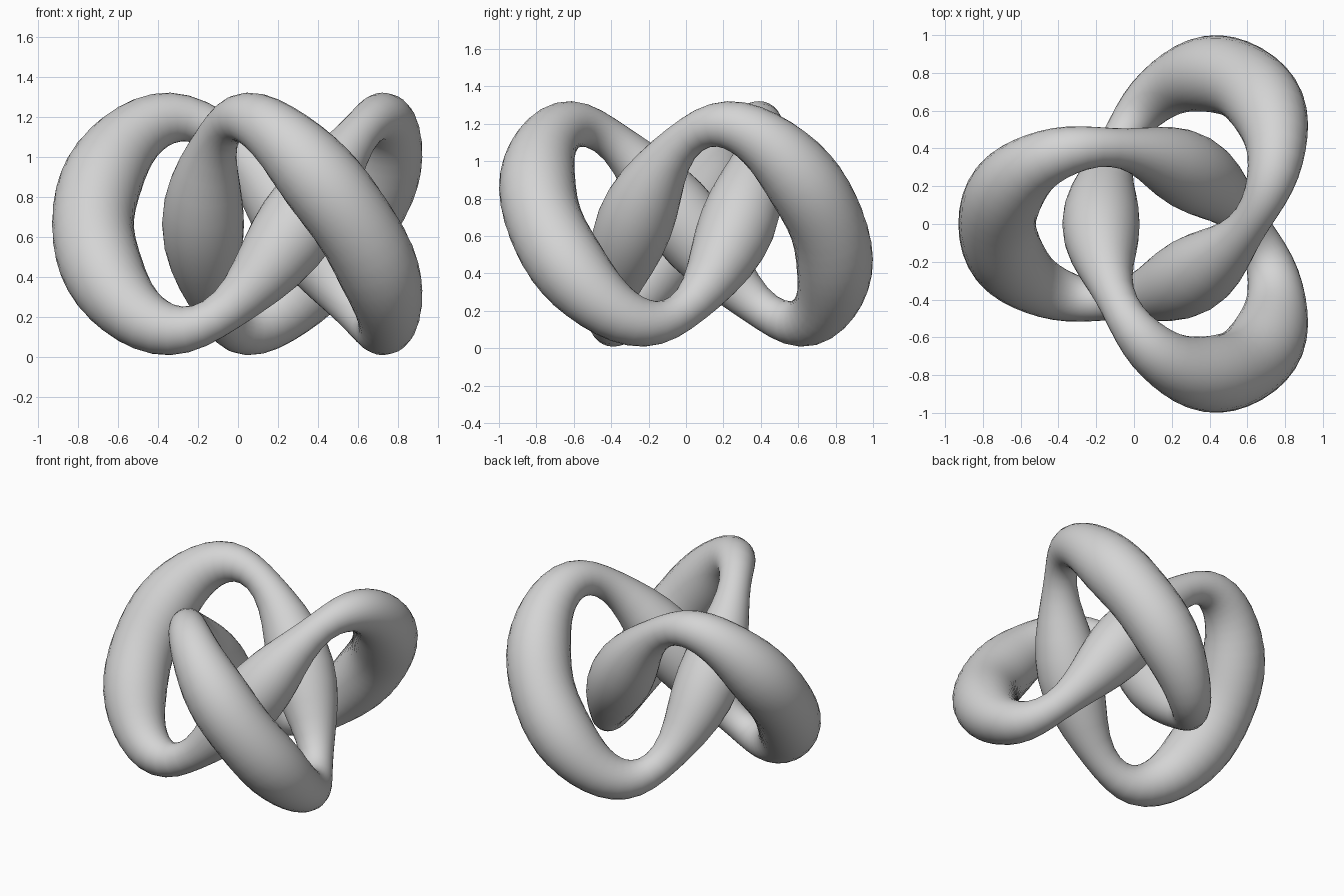
import bpy
import bmesh
from math import sin, cos, pi
from mathutils import Vector

cube = bpy.data.objects.get("Cube")
if cube:
    bpy.data.objects.remove(cube, do_unlink=True)

RINGS, SIDES = 120, 28
BIG, SMALL, RISE = 0.593, 0.275, 0.518   # winding circles and height of the knot
MIDDLE = Vector((0.143, 0, 0.665))       # the knot's axis and mid height


def centre(t):
    """Centre line of a three-lobed knot, steeper on its inner passes."""
    return MIDDLE + Vector((-BIG * cos(2 * t) - SMALL * cos(t),
                            -BIG * sin(2 * t) + SMALL * sin(t),
                            -RISE * (sin(3 * t) - 0.114 * sin(6 * t))))


def thickness(t):
    """Tube swells broadly at the outer passes, sharply at the inner ones."""
    waves = (0.161, 0.03, 0.034, -0.023, 0.01, -0.007)
    return sum(w * cos(3 * n * t) for n, w in enumerate(waves))


# Sweep a round section along the knot
bm = bmesh.new()
rings = []
for i in range(RINGS):
    t = 2 * pi * i / RINGS
    tangent = (centre(t + 0.001) - centre(t - 0.001)).normalized()
    side = tangent.cross(Vector((0, 0, 1))).normalized()
    up = side.cross(tangent)
    ring = []
    for j in range(SIDES):
        a = 2 * pi * j / SIDES
        offset = (side * cos(a) + up * sin(a)) * thickness(t)
        ring.append(bm.verts.new(centre(t) + offset))
    rings.append(ring)

for i in range(RINGS):
    here, ahead = rings[i], rings[(i + 1) % RINGS]
    for j in range(SIDES):
        k = (j + 1) % SIDES
        bm.faces.new((here[j], here[k], ahead[k], ahead[j]))
bmesh.ops.recalc_face_normals(bm, faces=bm.faces)

mesh = bpy.data.meshes.new("knot_tube")
bm.to_mesh(mesh)
bm.free()
mesh.shade_smooth()
knot = bpy.data.objects.new("knot_tube", mesh)
bpy.context.collection.objects.link(knot)

# Plain grey
grey = bpy.data.materials.new("light_grey")
grey.use_nodes = True
colour = (0.66, 0.66, 0.66, 1)
grey.diffuse_color = colour
grey.node_tree.nodes["Principled BSDF"].inputs["Base Color"].default_value = colour
mesh.materials.append(grey)
